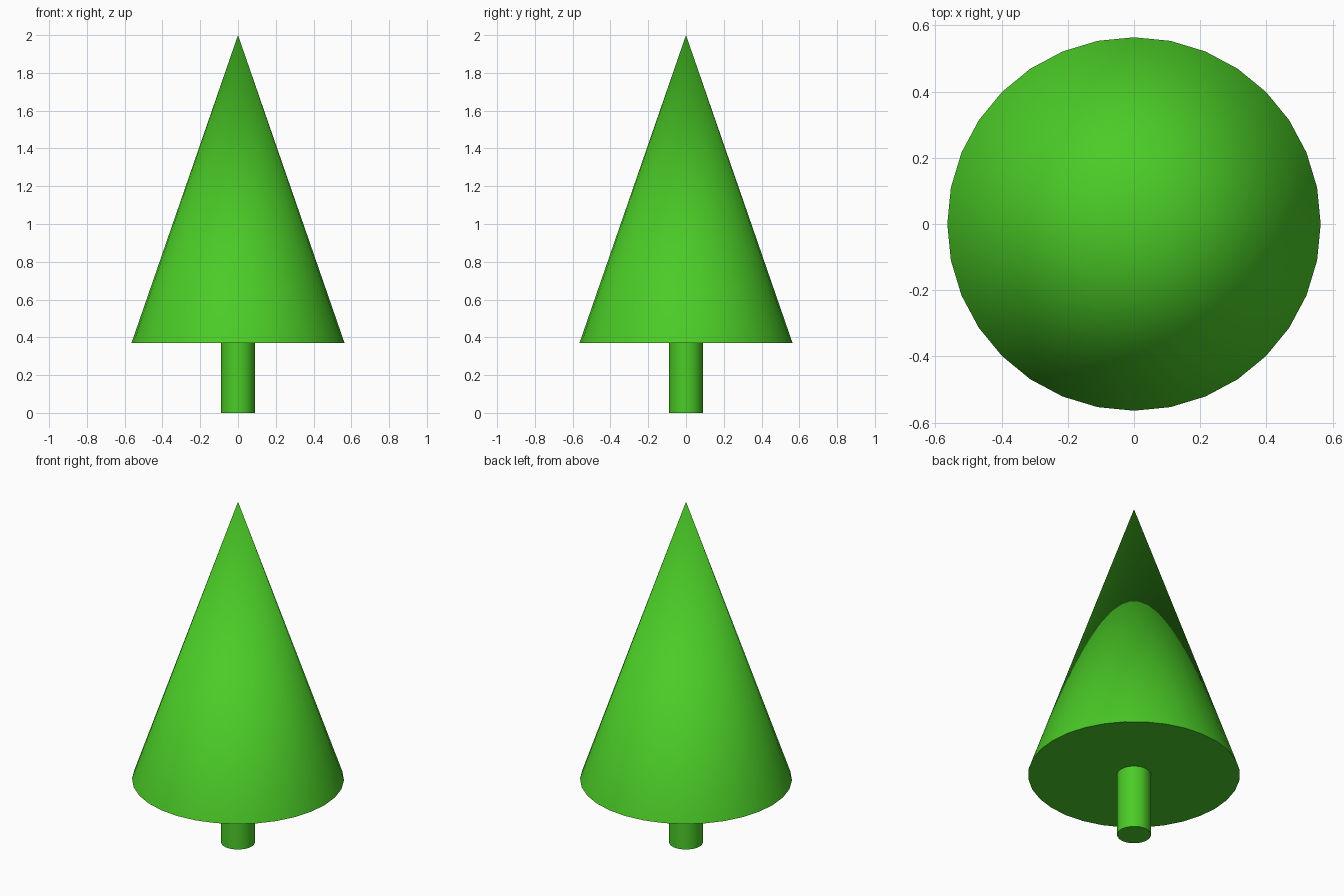
import bpy
import math

if "Cube" in bpy.data.objects:
    bpy.data.objects.remove(bpy.data.objects["Cube"])

SIDES = 32

green = bpy.data.materials.new("green")
green.diffuse_color = (0.07, 0.6, 0.02, 1.0)
green.use_nodes = True
green.node_tree.nodes["Principled BSDF"].inputs["Base Color"].default_value = green.diffuse_color


def round_part(name, r_bottom, r_top, z0, z1):
    """Upright cone or cylinder between two heights, with smooth sides."""
    bpy.ops.mesh.primitive_cone_add(
        vertices=SIDES, radius1=r_bottom, radius2=r_top,
        depth=z1 - z0, location=(0, 0, (z0 + z1) / 2))
    obj = bpy.context.object
    obj.name = name
    obj.data.materials.append(green)
    bpy.ops.object.shade_smooth_by_angle(angle=math.radians(30))
    return obj


# Trunk, set slightly into the foliage
round_part("trunk", 0.09, 0.09, 0.0, 0.40)

# Foliage cone
round_part("foliage", 0.564, 0.0, 0.37, 2.0)
